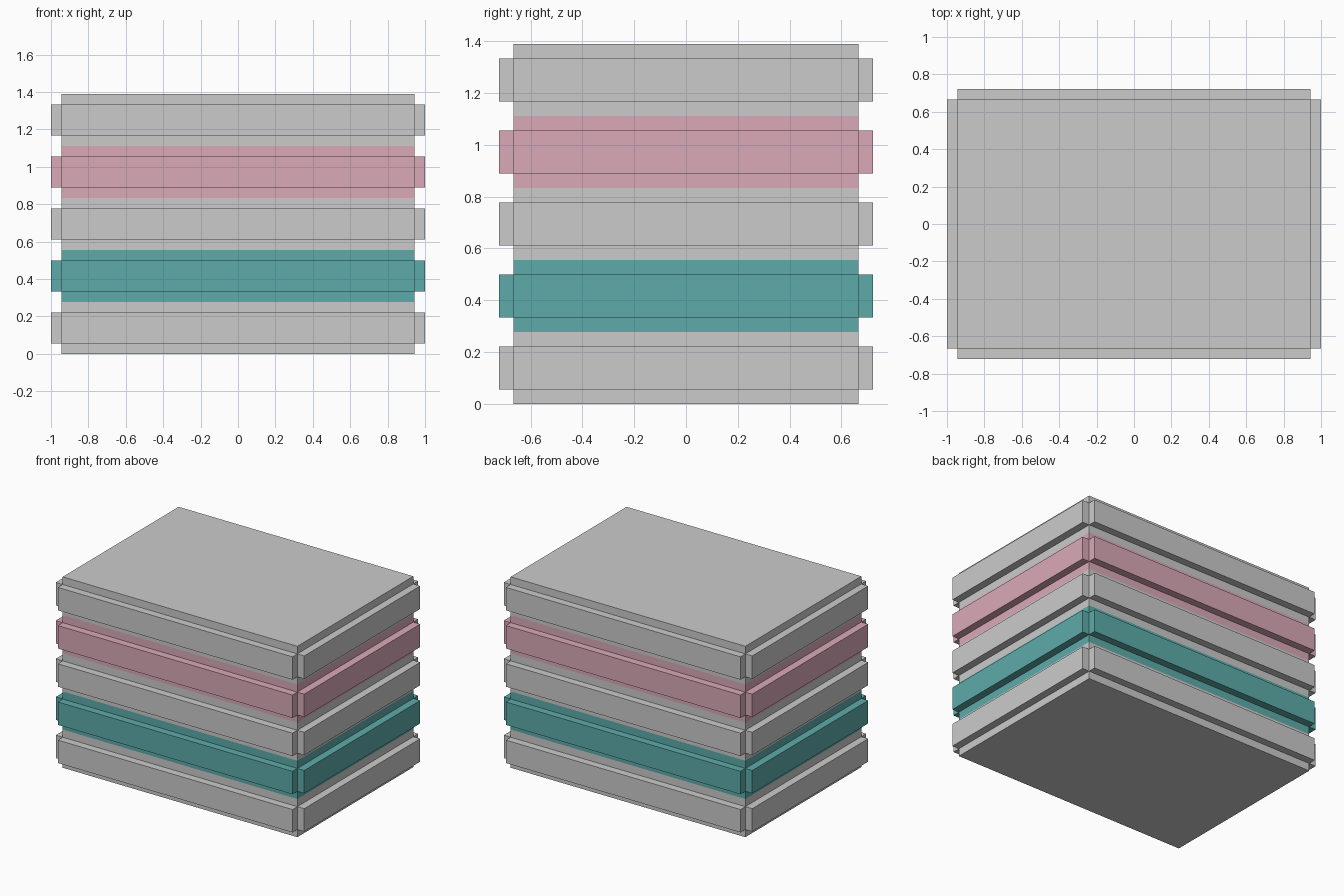
import bpy
import bmesh

if "Cube" in bpy.data.objects:
    bpy.data.objects.remove(bpy.data.objects["Cube"])

U = 1 / 18                      # module: all sizes are multiples of this
HALF_X, HALF_Y = 17 * U, 12 * U
LAYER_H = 5 * U


def make_material(name, rgb):
    mat = bpy.data.materials.new(name)
    mat.diffuse_color = (*rgb, 1)
    mat.use_nodes = True
    mat.node_tree.nodes["Principled BSDF"].inputs["Base Color"].default_value = mat.diffuse_color
    return mat


def make_layer(name, z0, mat=None):
    """Rectangular block with a raised panel on each of its four sides."""
    bm = bmesh.new()
    corners = [(-HALF_X, -HALF_Y), (HALF_X, -HALF_Y), (HALF_X, HALF_Y), (-HALF_X, HALF_Y)]
    loops = [[bm.verts.new((x, y, z0 + h)) for x, y in corners]
             for h in (0, U, 4 * U, LAYER_H)]
    bm.faces.new(loops[0][::-1])
    bm.faces.new(loops[-1])

    # side walls; the middle row becomes the panels
    panels = []
    for row in range(3):
        low, high = loops[row], loops[row + 1]
        for i in range(4):
            j = (i + 1) % 4
            face = bm.faces.new((low[i], low[j], high[j], high[i]))
            if row == 1:
                panels.append(face)

    # push each panel straight out, leaving the corners notched
    bm.normal_update()
    for face in bmesh.ops.extrude_discrete_faces(bm, faces=panels)["faces"]:
        bmesh.ops.translate(bm, verts=face.verts, vec=face.normal * U)
    bm.normal_update()

    mesh = bpy.data.meshes.new(name)
    bm.to_mesh(mesh)
    bm.free()
    obj = bpy.data.objects.new(name, mesh)
    bpy.context.collection.objects.link(obj)
    if mat:
        mesh.materials.append(mat)
    return obj


teal = make_material("teal", (0.11, 0.41, 0.40))
pink = make_material("pink", (0.70, 0.40, 0.48))

# five stacked layers, bottom to top
layers = [("bottom_layer", None), ("teal_layer", teal), ("middle_layer", None),
          ("pink_layer", pink), ("top_layer", None)]
for i, (name, mat) in enumerate(layers):
    make_layer(name, i * LAYER_H, mat)
